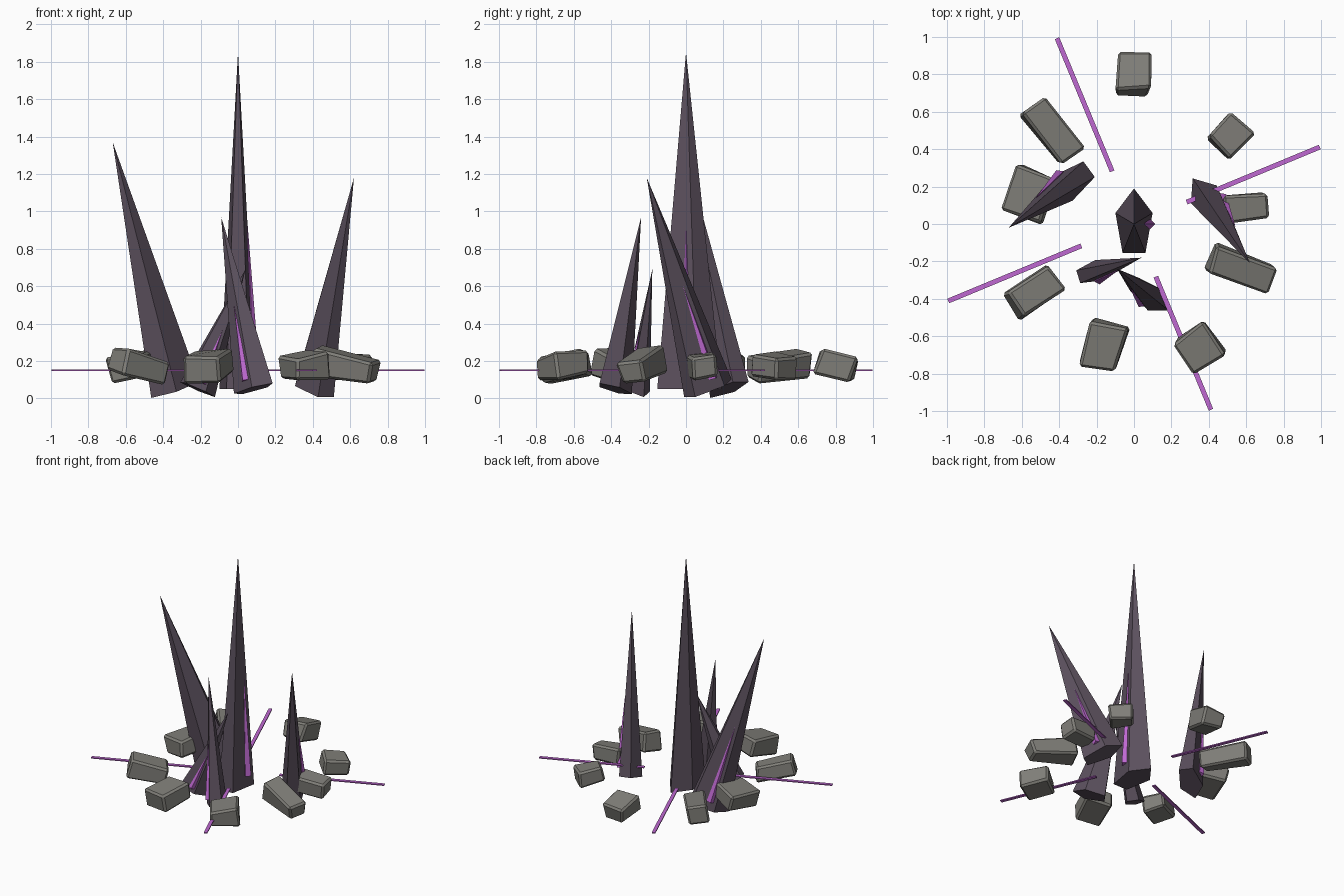
import bpy, bmesh, math, random
from mathutils import Vector, Matrix, Euler

if "Cube" in bpy.data.objects:
    bpy.data.objects.remove(bpy.data.objects["Cube"])

random.seed(4)


def material(name, rgb):
    m = bpy.data.materials.new(name)
    m.diffuse_color = (*rgb, 1)
    m.use_nodes = True
    m.node_tree.nodes["Principled BSDF"].inputs["Base Color"].default_value = m.diffuse_color
    return m


STONE = material("dark_purple_stone", (0.105, 0.08, 0.11))
GLOW = material("bright_violet", (0.52, 0.14, 0.64))
ROCK = material("warm_grey_rock", (0.215, 0.21, 0.19))


def add(name, bm, mat, matrix=Matrix()):
    bmesh.ops.recalc_face_normals(bm, faces=bm.faces)
    mesh = bpy.data.meshes.new(name)
    bm.to_mesh(mesh)
    bm.free()
    mesh.materials.append(mat)
    ob = bpy.data.objects.new(name, mesh)
    ob.matrix_world = matrix
    bpy.context.collection.objects.link(ob)


def cone(name, ring, tip, mat, matrix):
    """Pointed solid from a base ring to a tip."""
    bm = bmesh.new()
    vs = [bm.verts.new(p) for p in ring]
    top = bm.verts.new(tip)
    bm.faces.new(vs)
    for i in range(len(vs)):
        bm.faces.new((vs[i], vs[(i + 1) % len(vs)], top))
    add(name, bm, mat, matrix)


def spike(name, base, tip, r, long_dir):
    """Flattened five-sided spire with a violet vein on its local +x side."""
    base, tip = Vector(base), Vector(tip)
    h = (tip - base).length
    z = (tip - base).normalized()
    y = Vector(long_dir)
    y = (y - z * y.dot(z)).normalized()
    x = y.cross(z)
    m = Matrix.Translation(base) @ Matrix((x, y, z)).transposed().to_4x4()
    ring = []
    for i in range(5):
        a = math.radians(90 + 72 * i)
        ring.append((0.55 * r * math.cos(a), r * math.sin(a), 0))
    cone(name, ring, (0, 0, h), STONE, m)
    q = 0.016 + 0.07 * r
    vein = [(0.45 * r + q * c, q * s, 0.05 * h)
            for c, s in ((1, 0), (0, 1), (-1, 0), (0, -1))]
    cone(name + "_vein", vein, (0.27 * r, 0, 0.49 * h), GLOW, m)


# Spires: base centre, tip, radius, direction of the longest corner
spike("centre_spike", (0, 0, 0.05), (0, 0, 1.85), 0.19, (0, 1, 0))
spike("left_spike", (-0.34, 0.22, 0.05), (-0.67, -0.02, 1.37), 0.16, (-0.81, -0.59, 0))
spike("right_spike", (0.40, 0.12, 0.05), (0.62, -0.21, 1.18), 0.16, (-0.57, 0.82, 0))
spike("front_spike", (0.085, -0.385, 0.05), (-0.09, -0.24, 0.97), 0.13, (0.79, -0.61, 0))
spike("small_spike", (-0.22, -0.257, 0.05), (0.04, -0.18, 0.69), 0.11, (0.95, 0.3, 0))

# Radial ground strips
for i in range(4):
    bm = bmesh.new()
    bmesh.ops.create_cube(bm, size=1)
    bmesh.ops.scale(bm, vec=(0.77, 0.026, 0.008), verts=bm.verts)
    bmesh.ops.translate(bm, vec=(0.69, 0, 0.15), verts=bm.verts)
    add(f"ground_strip_{i + 1}", bm, GLOW,
        Matrix.Rotation(math.radians(22.5 + 90 * i), 4, 'Z'))

# Ring of rocks: x, y, length, width, turn (degrees), tilt x, tilt y
rocks = [
    (0.0, 0.805, 0.17, 0.20, -3, -0.25, 0.0),
    (0.51, 0.47, 0.19, 0.17, 45, 0.1, 0.15),
    (0.60, 0.09, 0.23, 0.15, 5, 0.1, 0.05),
    (0.57, -0.24, 0.34, 0.15, -18, 0.15, 0.17),
    (0.35, -0.655, 0.20, 0.20, 32, 0.1, -0.1),
    (-0.16, -0.65, 0.20, 0.25, -14, 0.18, 0.0),
    (-0.53, -0.37, 0.28, 0.16, 32, 0.1, 0.2),
    (-0.56, 0.155, 0.21, 0.25, -20, 0.1, -0.1),
    (-0.44, 0.49, 0.35, 0.15, -52, -0.15, 0.1),
]
for i, (x, y, sx, sy, turn, tx, ty) in enumerate(rocks):
    bm = bmesh.new()
    bmesh.ops.create_cube(bm, size=1)
    for v in bm.verts:
        v.co = Vector((v.co.x * sx, v.co.y * sy, v.co.z * 0.13))
        v.co += Vector([random.uniform(-0.014, 0.014) for _ in range(3)])
    bmesh.ops.bevel(bm, geom=bm.edges[:], offset=0.014, segments=1,
                    profile=0.5, affect='EDGES')
    rot = Matrix.Rotation(math.radians(turn), 4, 'Z') @ Euler((tx, ty, 0)).to_matrix().to_4x4()
    add(f"rock_{i + 1}", bm, ROCK, Matrix.Translation((x, y, 0.175)) @ rot)
